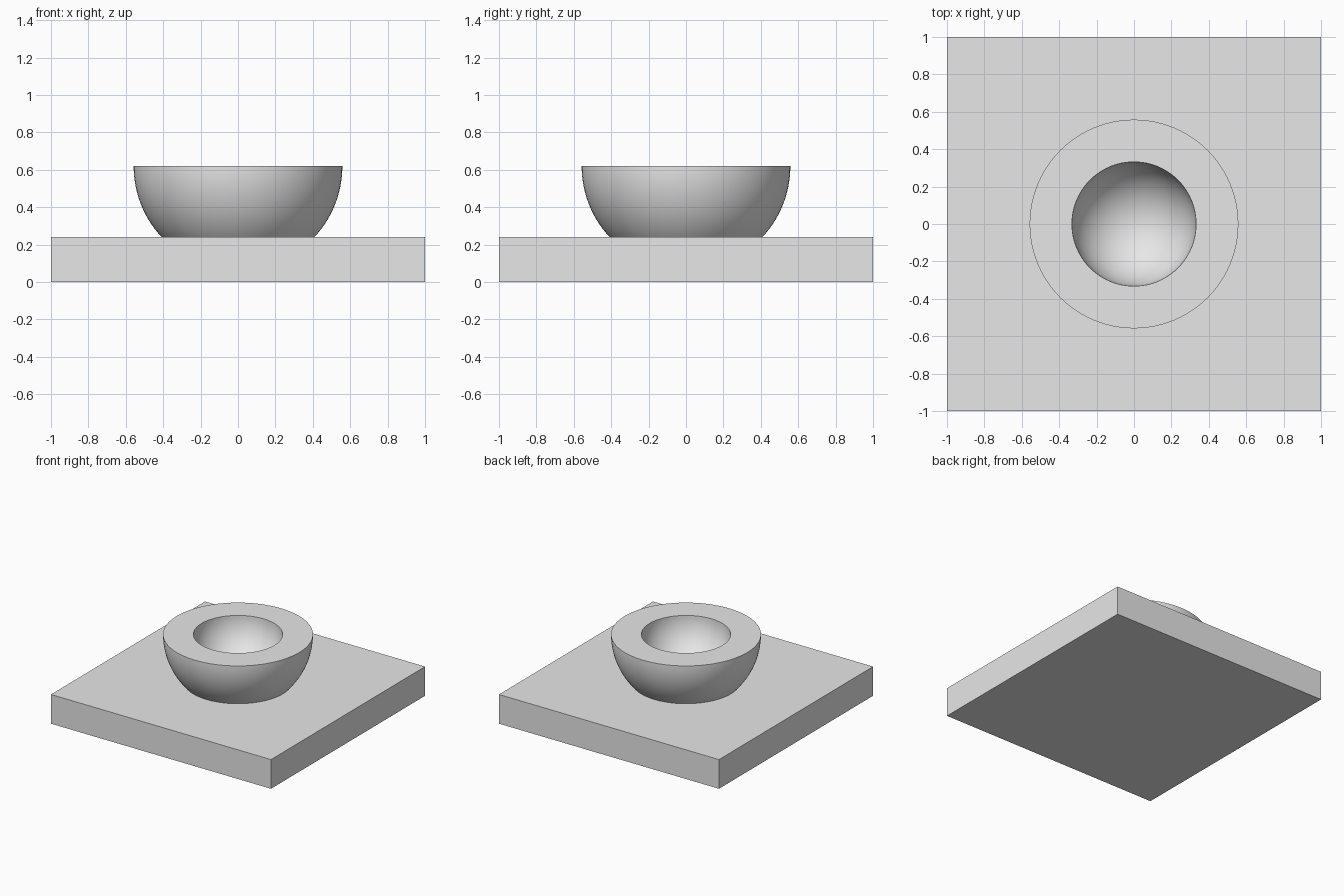
import bpy
import bmesh
from math import sin, cos, pi, radians
from mathutils import Matrix

cube = bpy.data.objects.get("Cube")
if cube:
    bpy.data.objects.remove(cube, do_unlink=True)

# Single plain grey
grey = bpy.data.materials.new("light_grey")
grey.use_nodes = True
colour = (0.8, 0.8, 0.8, 1)
grey.diffuse_color = colour
grey.node_tree.nodes["Principled BSDF"].inputs["Base Color"].default_value = colour

SLAB_TOP, RIM = 0.24, 0.62
OUTER, INNER = 0.558, 0.332
STEPS, SIDES = 24, 96


def finish(name, bm):
    bmesh.ops.recalc_face_normals(bm, faces=bm.faces)
    mesh = bpy.data.meshes.new(name)
    bm.to_mesh(mesh)
    bm.free()
    mesh.materials.append(grey)
    obj = bpy.data.objects.new(name, mesh)
    bpy.context.collection.objects.link(obj)
    return obj


# Square base slab
bm = bmesh.new()
bmesh.ops.create_cube(bm, size=1, matrix=Matrix.Translation((0, 0, SLAB_TOP / 2))
                      @ Matrix.Diagonal((2, 2, SLAB_TOP, 1)))
finish("base_slab", bm)

# Thick bowl: outer arc up to the rim, then inner arc down to the hollow's bottom
foot = RIM - SLAB_TOP + 0.02
start = -pi / 2 + math_angle if (math_angle := None) else -0.75
profile = []
for i in range(STEPS + 1):
    a = start * (1 - i / STEPS)
    profile.append((OUTER * cos(a), RIM + OUTER * sin(a)))
for i in range(STEPS + 1):
    a = -pi / 2 * i / STEPS
    profile.append((INNER * cos(a), RIM + INNER * sin(a)))
profile.insert(0, (0, profile[0][1]))

bm = bmesh.new()
verts = [bm.verts.new((r, 0, z)) for r, z in profile]
edges = [bm.edges.new(pair) for pair in zip(verts, verts[1:])]
bmesh.ops.spin(bm, geom=verts + edges, cent=(0, 0, 0), axis=(0, 0, 1),
               angle=2 * pi, steps=SIDES, use_merge=True)
bmesh.ops.remove_doubles(bm, verts=bm.verts, dist=0.0005)
bowl = finish("bowl", bm)

bpy.ops.object.select_all(action="DESELECT")
bowl.select_set(True)
bpy.context.view_layer.objects.active = bowl
bpy.ops.object.shade_smooth_by_angle(angle=radians(30))
